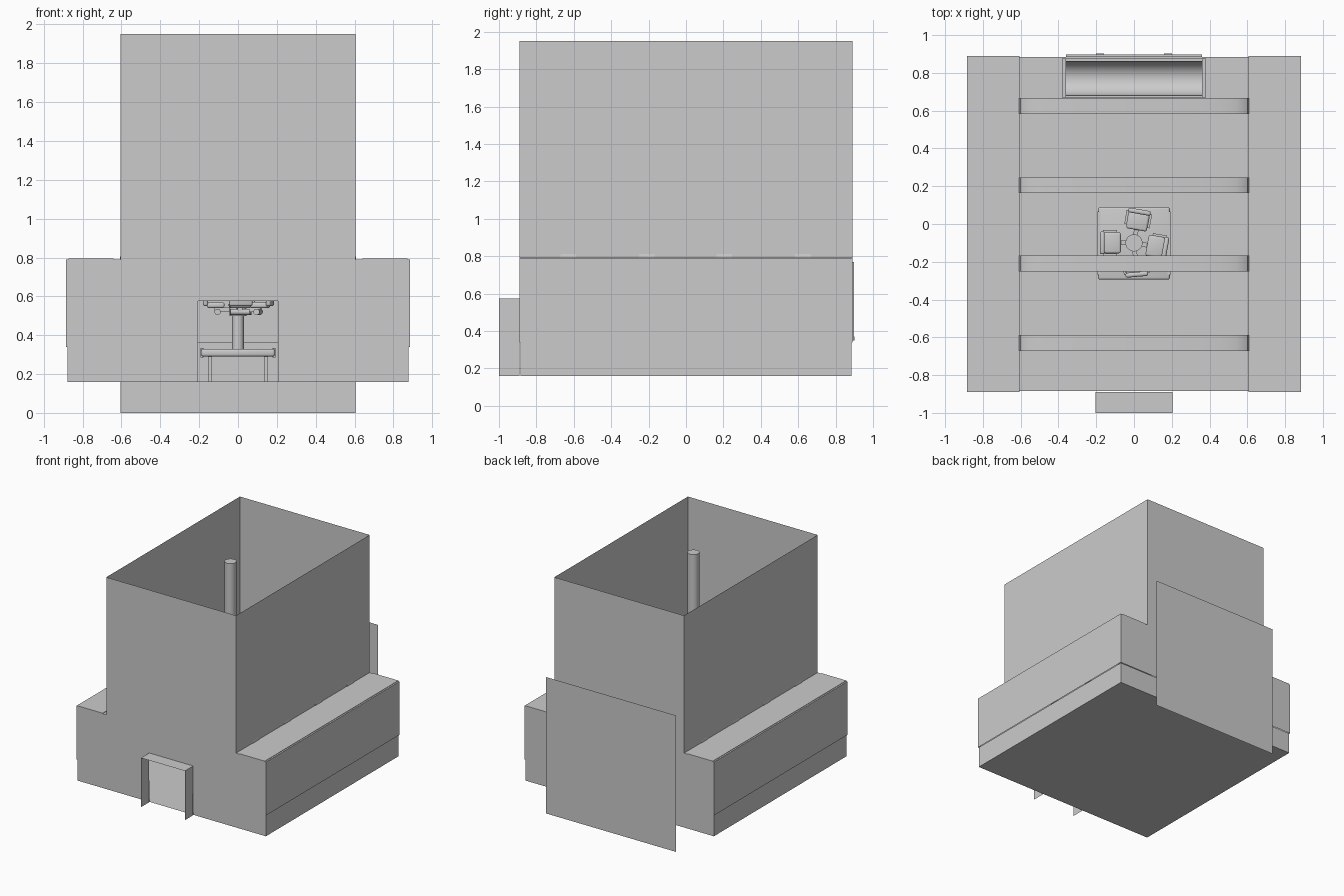
import bpy, bmesh, math
from mathutils import Matrix, Vector

if "Cube" in bpy.data.objects:
    bpy.data.objects.remove(bpy.data.objects["Cube"])


def finish(name, bm, smooth=False):
    me = bpy.data.meshes.new(name)
    bm.to_mesh(me)
    bm.free()
    ob = bpy.data.objects.new(name, me)
    bpy.context.collection.objects.link(ob)
    if smooth:
        bpy.context.view_layer.objects.active = ob
        ob.select_set(True)
        bpy.ops.object.shade_smooth_by_angle(angle=math.radians(35))
        ob.select_set(False)
    return ob


def sheets(name, polys):
    bm = bmesh.new()
    for p in polys:
        bm.faces.new([bm.verts.new(v) for v in p])
    bmesh.ops.remove_doubles(bm, verts=bm.verts, dist=1e-5)
    return finish(name, bm)


def box(name, x, y, z, bevel=0, mat=None):
    bm = bmesh.new()
    bmesh.ops.create_cube(bm, size=1)
    for v in bm.verts:
        v.co = Vector([a + (c + .5) * (b - a) for c, (a, b) in zip(v.co, (x, y, z))])
    if bevel:
        bmesh.ops.bevel(bm, geom=bm.edges[:], offset=bevel, segments=3, profile=.5, affect='EDGES')
    if mat:
        bmesh.ops.transform(bm, matrix=mat, verts=bm.verts)
    return finish(name, bm, bevel > 0)


def cyl(name, c, r, z0, z1, mat=None):
    bm = bmesh.new()
    bmesh.ops.create_cone(bm, cap_ends=True, segments=32, radius1=r, radius2=r, depth=z1 - z0)
    bmesh.ops.translate(bm, verts=bm.verts, vec=(c[0], c[1], (z0 + z1) / 2))
    if mat:
        bmesh.ops.transform(bm, matrix=mat, verts=bm.verts)
    return finish(name, bm, True)


def extrude(name, outline, place, depth, smooth=False):
    bm = bmesh.new()
    f = bm.faces.new([bm.verts.new(place(a, b)) for a, b in outline])
    g = bmesh.ops.extrude_face_region(bm, geom=[f])
    bmesh.ops.translate(bm, verts=[v for v in g['geom'] if isinstance(v, bmesh.types.BMVert)], vec=depth)
    bmesh.ops.recalc_face_normals(bm, faces=bm.faces)
    return finish(name, bm, smooth)


D, W, T, LEDGE, SEAM, FLOOR, TOP = .89, .885, .605, .79, .34, .16, 1.95

# upper hull: front and back sheets, side walls, ledges and open tower walls
back = [(-W, SEAM), (W, SEAM), (W, LEDGE), (T, LEDGE), (T, TOP), (-T, TOP), (-T, LEDGE), (-W, LEDGE)]
front = [(-W, SEAM), (-.205, SEAM), (-.205, .575), (.205, .575), (.205, SEAM)] + back[1:]
polys = [[(x, -D, z) for x, z in front], [(x, D, z) for x, z in reversed(back)]]
for s in (-1, 1):
    for (x0, z0), (x1, z1) in (((W, SEAM), (W, LEDGE)), ((W, LEDGE), (T, LEDGE)), ((T, LEDGE), (T, TOP))):
        q = [(s * x0, -D, z0), (s * x0, D, z0), (s * x1, D, z1), (s * x1, -D, z1)]
        polys.append(q if s > 0 else q[::-1])
sheets("upper_hull", polys)

# lower hull: slightly inset tray with a gap for the doorway
d, w = D - .006, W - .006
tray = [[(-w, -d, FLOOR), (w, -d, FLOOR), (w, d, FLOOR), (-w, d, FLOOR)],
        [(-w, d, FLOOR), (w, d, FLOOR), (w, d, SEAM), (-w, d, SEAM)]]
for s in (-1, 1):
    tray.append([(s * w, -d, FLOOR), (s * w, d, FLOOR), (s * w, d, SEAM), (s * w, -d, SEAM)])
    tray.append([(s * w, -d, FLOOR), (s * w, -d, SEAM), (s * .205, -d, SEAM), (s * .205, -d, FLOOR)])
sheets("lower_hull", tray)

# raised cover plates on the side ledges
for s, n in ((-1, "left"), (1, "right")):
    box(n + "_ledge_plate", sorted((s * .64, s * .872)), (-D, D), (LEDGE - .005, LEDGE + .004))

# open front hood around the doorway
x, z = .205, .575
sheets("front_hood", [[(s * x, -1, FLOOR), (s * x, -D, FLOOR), (s * x, -D, z), (s * x, -1, z)] for s in (-1, 1)]
       + [[(-x, -1, z), (x, -1, z), (x, -D, z), (-x, -D, z)]])

# free-standing rear panel
sheets("rear_panel", [[(-T, 1, 0), (T, 1, 0), (T, 1, 1.15), (-T, 1, 1.15)]])

# rear hatch frame and its strips
for s in (-1, 1):
    box("rear_frame_side", sorted((s * .34, s * .36)), (D - .005, D + .008), (.35, .77))
    box("rear_hinge", (s * .18 - .02, s * .18 + .02), (D - .005, D + .012), (.35, .37))
for z in (.35, .75):
    box("rear_frame_rail", (-.36, .36), (D - .005, D + .008), (z, z + .02))

# shallow arched ribs across the interior
def arch(half, z0, rise, n=20):
    return [(-half * math.cos(math.pi * i / n),
             z0 + rise * math.sqrt(max(0, math.sin(math.pi * i / n)))) for i in range(n + 1)]


rib = arch(.609, .79, .1) + arch(.58, .79, .075)[::-1]
for y in (-.63, -.21, .205, .625):
    extrude("cross_rib", rib, lambda a, b: (a, y - .042, b), (0, .084, 0), True)

# rear console with a curved trough
trough = [(.77 - .09 * math.cos(math.pi * i / 16), .68 - .09 * math.sin(math.pi * i / 16)) for i in range(17)]
extrude("rear_console", [(.875, .68), (.875, .36), (.67, .36), (.67, .68)] + trough,
        lambda a, b: (-.37, a, b), (.74, 0, 0), True)
for s in (-1, 1):
    box("console_end", sorted((s * .36, s * .38)), (.67, .875), (.36, .69))

# central platform on legs
C = (0, -.1)
box("platform", (-.19, .19), (-.295, .09), (.29, .33), .012)
for sx in (-1, 1):
    box("platform_rim", sorted((sx * .178, sx * .194)), (-.27, .065), (.285, .335))
    for y in (-.26, .05):
        box("platform_leg", sorted((sx * .135, sx * .155)), (y - .01, y + .01), (FLOOR, .3))

# mast: thin lower column, thick upper column
cyl("mast_lower", C, .03, .33, .51)
cyl("mast_upper", C, .045, .5, 1.945)

# four seats hung around the mast
for deg in (180, 80, -10, -85):
    m = Matrix.Translation((C[0], C[1], 0)) @ Matrix.Rotation(math.radians(deg), 4, 'Z')
    box("seat_cushion", (.07, .16), (-.055, .055), (.54, .57), .01, m)
    box("seat_back", (.155, .18), (-.06, .06), (.55, .69), .01, m)
    box("seat_arm", (.03, .12), (-.012, .012), (.52, .542), 0, m)
    for s in (-1, 1):
        box("armrest", (.09, .165), sorted((s * .055, s * .068)), (.59, .605), 0, m)
    pivot = m @ Matrix.Translation((.105, 0, .52)) @ Matrix.Rotation(math.pi / 2, 4, 'X')
    cyl("seat_pivot", (0, 0), .016, -.05, .05, pivot)
